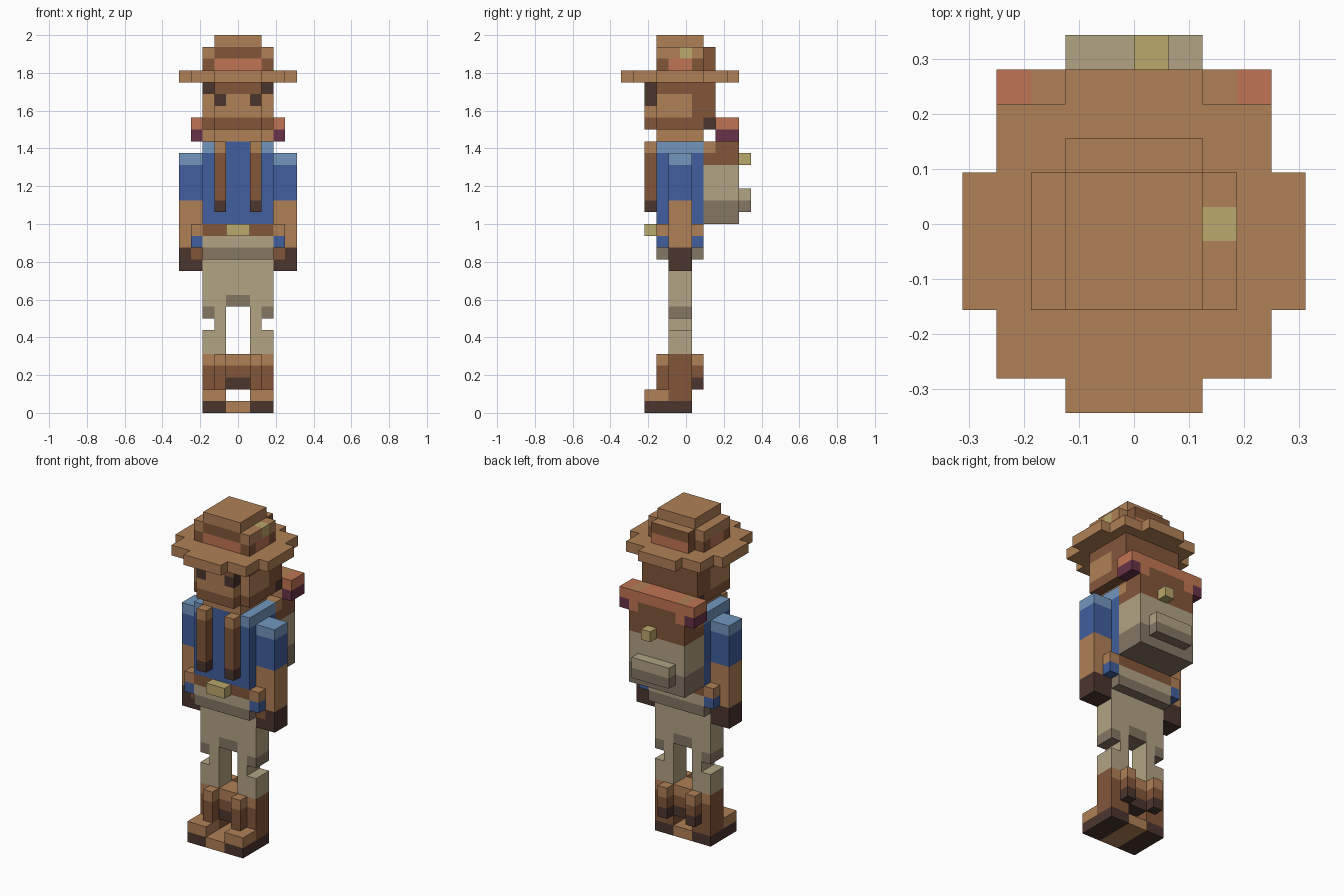
import bpy, bmesh
from mathutils import Vector

if "Cube" in bpy.data.objects:
    bpy.data.objects.remove(bpy.data.objects["Cube"], do_unlink=True)

U = 2 / 32          # one block; x is centred, y runs 0..11 front to back, z 0..32
COLOURS = {
    "tan": (176, 128, 86), "brown": (131, 86, 58), "dark_brown": (75, 53, 46),
    "blue": (65, 95, 157), "light_blue": (115, 150, 191), "beige": (178, 163, 132),
    "grey_brown": (133, 118, 100), "gold": (187, 168, 108),
    "salmon": (192, 117, 83), "plum": (104, 50, 72),
}
NAMES = list(COLOURS)


def linear(c):
    c /= 255
    return c / 12.92 if c <= 0.04045 else ((c + 0.055) / 1.055) ** 2.4


MATS = []
for name, rgb in COLOURS.items():
    m = bpy.data.materials.new(name)
    m.use_nodes = True
    col = (*[linear(c) for c in rgb], 1)
    m.diffuse_color = col
    bsdf = m.node_tree.nodes["Principled BSDF"]
    bsdf.inputs["Base Color"].default_value = col
    bsdf.inputs["Roughness"].default_value = 0.9
    MATS.append(m)


def part(name, boxes, rule):
    """Block-gridded boxes; rule is a colour or f(x, y, z, normal) -> colour of a block."""
    bm = bmesh.new()
    for x0, x1, y0, y1, z0, z1 in boxes:
        lo, hi = (x0, y0, z0), (x1, y1, z1)
        own = {}

        def vert(p):
            if p not in own:
                own[p] = bm.verts.new((p[0] * U, (p[1] - 5.5) * U, p[2] * U))
            return own[p]

        for ax in range(3):
            b, c = (ax + 1) % 3, (ax + 2) % 3
            for side in (-1, 1):
                for i in range(lo[b], hi[b]):
                    for j in range(lo[c], hi[c]):
                        quad = []
                        for di, dj in ((0, 0), (1, 0), (1, 1), (0, 1))[::side]:
                            p = [0, 0, 0]
                            p[ax] = hi[ax] if side > 0 else lo[ax]
                            p[b], p[c] = i + di, j + dj
                            quad.append(vert(tuple(p)))
                        f = bm.faces.new(quad)
                        cell, n = Vector(), Vector()
                        n[ax] = side
                        cell[ax] = (hi[ax] if side > 0 else lo[ax]) - side * 0.5
                        cell[b], cell[c] = i + 0.5, j + 0.5
                        f.material_index = NAMES.index(
                            rule if isinstance(rule, str) else rule(*cell, n))
    bmesh.ops.dissolve_limit(bm, angle_limit=0.01, verts=bm.verts[:], edges=bm.edges[:],
                             delimit={'MATERIAL'})
    me = bpy.data.meshes.new(name)
    bm.to_mesh(me)
    bm.free()
    for m in MATS:
        me.materials.append(m)
    ob = bpy.data.objects.new(name, me)
    bpy.context.collection.objects.link(ob)
    return ob


def both(*boxes):
    """Boxes plus their mirror images across x."""
    return [b for x0, x1, *r in boxes for b in ((x0, x1, *r), (-x1, -x0, *r))]


def bands(*steps):
    """Colour by height: (upper z, colour) pairs from the bottom up."""
    return lambda x, y, z, n: next(c for top, c in steps if z < top)


# --- boots ---
part("boot_soles", [(-3, 3, 2, 6, 0, 1)],
     lambda x, y, z, n: "tan" if abs(x) < 1 or n.z > 0 else "dark_brown")
part("boot_feet", both((1, 3, 2, 6, 1, 2)),
     lambda x, y, z, n: "tan" if y < 4 else "brown")


def shaft_rule(x, y, z, n):
    if n.z > 0 or (z > 4 and not n.x):
        return "tan"
    return "dark_brown" if abs(x) < 1 and z < 3 else "brown"


part("boot_shafts", [(-3, 3, 4, 6, 2, 5)], shaft_rule)
part("boot_front_flaps", both((1, 2, 3, 4, 2, 5)), bands((4, "brown"), (5, "tan")))
part("boot_back_flaps", both((1, 2, 6, 7, 2, 5)),
     bands((3, "dark_brown"), (4, "brown"), (5, "tan")))

# --- trousers ---
part("lower_legs", both((1, 3, 4, 6, 5, 7), (1, 2, 4, 6, 7, 8)), "beige")


def thigh_rule(x, y, z, n):
    knee = z < 9 and abs(x) > 2
    crotch = 9 < z < 10 and abs(x) < 1
    return "grey_brown" if knee or crotch else "beige"


part("thighs", [(-3, 3, 4, 6, 9, 13)] + both((1, 3, 4, 6, 8, 9)), thigh_rule)

# --- torso ---


def torso_rule(x, y, z, n):
    if z > 22 and abs(x) > 2:
        return "light_blue"
    return bands((14, "grey_brown"), (15, "beige"), (16, "brown"), (23, "blue"))(x, y, z, n)


part("torso", [(-3, 3, 3, 7, 13, 23)], torso_rule)
part("belt_buckle", [(-1, 1, 2, 3, 15, 16)], "gold")
part("belt_pouches", both((3, 4, 3, 4, 14, 16), (3, 4, 6, 7, 14, 16)),
     bands((15, "blue"), (16, "tan")))
part("chest_straps", both((1, 2, 2, 3, 17, 23)),
     bands((18, "dark_brown"), (22, "brown"), (23, "tan")))


# --- arms ---
def arm_rule(x, y, z, n):
    if n.y < 0 and 13 < z < 14 and abs(x) < 4:
        return "brown"
    return bands((14, "dark_brown"), (18, "tan"), (21, "blue"), (22, "light_blue"))(x, y, z, n)


part("arms", both((3, 5, 4, 6, 12, 22)), arm_rule)


# --- head ---
def head_rule(x, y, z, n):
    if n.z or z < 25:
        return "dark_brown" if y > 7 and n.x else "brown"
    if n.y < 0:
        return "dark_brown" if z > 27 else "tan"
    return "tan" if n.x and z < 27 and y < 6 else "brown"


def face_rule(x, y, z, n):
    if z < 25:
        return "brown"
    if n.x:
        return "dark_brown" if z > 26 else "tan"
    if z > 27:
        return "brown"
    return "dark_brown" if z > 26 and abs(x) > 1 else "tan"


part("neck", [(-2, 2, 3, 7, 23, 24)], "tan")
part("head", [(-3, 3, 3, 8, 24, 28)], head_rule)
part("face", [(-2, 2, 2, 3, 24, 28)], face_rule)

# --- hat ---
part("hat_brim", [(-2, 2, 0, 1, 28, 29), (-4, 4, 1, 3, 28, 29), (-5, 5, 3, 7, 28, 29),
                  (-4, 4, 7, 9, 28, 29), (-2, 2, 9, 10, 28, 29)], "tan")


def crown_rule(x, y, z, n):
    if x > 2 and 5 < y < 6 and z > 30:
        return "gold"
    if n.z:
        return "tan"
    if n.x and y < 7:
        return "tan" if z > 30 else "salmon" if 4 < y < 6 else "brown"
    if n.x:
        return "brown"
    if abs(x) < 2:
        return "brown" if z > 30 else "salmon"
    return "tan" if z > 30 else "brown"


part("hat_crown", [(-3, 3, 3, 7, 29, 31), (-2, 2, 7, 8, 29, 31)], crown_rule)
part("hat_top", [(-2, 2, 3, 7, 31, 32)], "tan")


# --- backpack ---
def roll_rule(x, y, z, n):
    if 2 < abs(x) < 3 and (n.z > 0 or n.y < 0):
        return "tan"
    if z > 24:
        return "salmon"
    if abs(x) > 3:
        return "plum"
    return "salmon" if abs(x) > 2 else "brown"


part("bedroll", [(-4, 4, 8, 10, 23, 25)], roll_rule)


def pack_rule(x, y, z, n):
    if z > 22 and y < 8:
        return "tan"
    return bands((18, "grey_brown"), (21, "beige"), (23, "brown"))(x, y, z, n)


part("backpack", [(-3, 3, 7, 10, 16, 23)], pack_rule)
part("backpack_pocket", [(-2, 2, 10, 11, 17, 19)], bands((18, "grey_brown"), (19, "beige")))
part("backpack_clasp", [(0, 1, 10, 11, 21, 22)], "gold")
